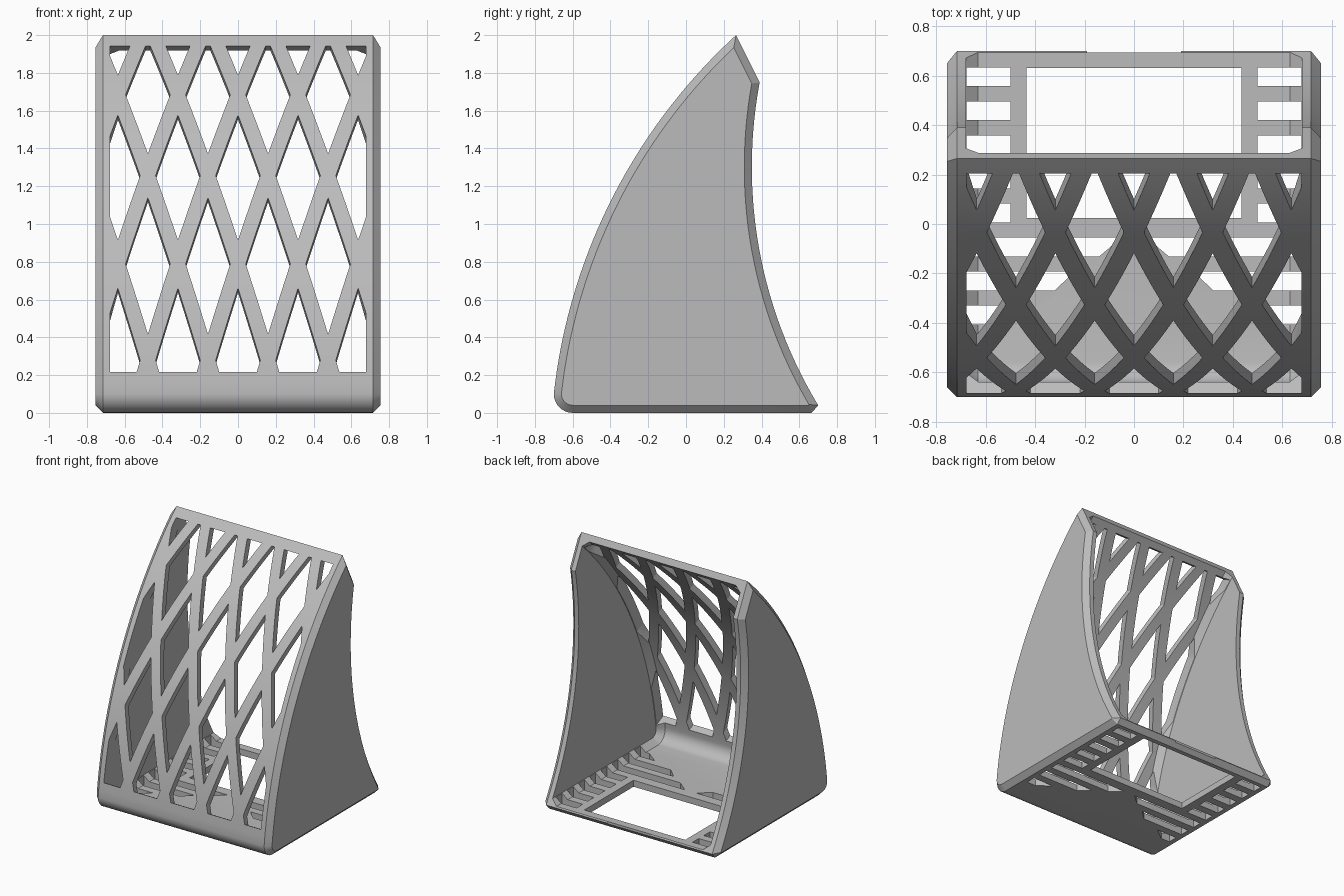
import bpy, bmesh, math
from mathutils import Vector, Matrix

cube = bpy.data.objects.get("Cube")
if cube:
    bpy.data.objects.remove(cube, do_unlink=True)

grey = bpy.data.materials.new("matte_grey")
grey.use_nodes = True
grey.diffuse_color = (0.5, 0.5, 0.5, 1)
grey.node_tree.nodes["Principled BSDF"].inputs["Base Color"].default_value = (0.5, 0.5, 0.5, 1)


def arc(p, q, sag, n):
    """Arc from p to q, bulging left of the travel direction by sag."""
    p, q = Vector(p), Vector(q)
    chord = q - p
    half = chord.length / 2
    radius = (half * half + sag * sag) / (2 * abs(sag))
    left = Vector((-chord.y, chord.x)).normalized() * math.copysign(1, sag)
    centre = (p + q) / 2 - left * (radius - abs(sag))
    a = math.asin(half / radius)
    along = chord.normalized()
    return [centre + left * radius * math.cos(t) + along * radius * math.sin(t)
            for t in (a * (2 * i / n - 1) for i in range(n + 1))]


def inset(points, dist):
    """Mitred inward offset of a clockwise closed profile."""
    result = []
    for i, p in enumerate(points):
        a = (p - points[i - 1]).normalized()
        b = (points[(i + 1) % len(points)] - p).normalized()
        na, nb = Vector((a.y, -a.x)), Vector((b.y, -b.x))
        result.append(p + (na + nb) * dist / (1 + na.dot(nb)))
    return result


def add_object(name, bm):
    bmesh.ops.recalc_face_normals(bm, faces=bm.faces)
    mesh = bpy.data.meshes.new(name)
    bm.to_mesh(mesh)
    bm.free()
    mesh.materials.append(grey)
    obj = bpy.data.objects.new(name, mesh)
    bpy.context.collection.objects.link(obj)
    return obj


def chamfered_prism(name, profile, half_width, chamfer_x, chamfer):
    """Profile in (y, z) swept along x, with chamfered ends."""
    bm = bmesh.new()
    small = inset(profile, chamfer)
    rings = []
    for x, pts in ((-half_width, small), (chamfer_x - half_width, profile),
                   (half_width - chamfer_x, profile), (half_width, small)):
        rings.append([bm.verts.new((x, p.x, p.y)) for p in pts])
    n = len(profile)
    for lower, upper in zip(rings, rings[1:]):
        for i in range(n):
            j = (i + 1) % n
            bm.faces.new((lower[i], lower[j], upper[j], upper[i]))
    bm.faces.new(rings[0])
    bm.faces.new(rings[-1])
    return add_object(name, bm)


def extrude_all(bm, offset):
    geom = bmesh.ops.extrude_face_region(bm, geom=bm.faces[:])["geom"]
    verts = [v for v in geom if isinstance(v, bmesh.types.BMVert)]
    bmesh.ops.translate(bm, verts=verts, vec=offset)


# Outer body: curved front, slanted top, hollowed back, rounded toe
front = arc((-0.70, 0.10), (0.265, 2.0), 0.194, 36)
back = arc((0.39, 1.75), (0.70, 0.04), -0.16, 28)
toe = arc((-0.60, 0), (-0.70, 0.10), 0.029, 8)
outline = front + back + [Vector((0.665, 0))] + toe[:-1]
shell = chamfered_prism("rack_shell", outline, 0.755, 0.04, 0.04)

# Hollow, open at the back and top, with chamfered inside corners
wall = inset(outline, 0.05)[1:len(front) - 1]
tip = wall[-1] + (wall[-1] - wall[-2]).normalized() * 0.4
inner_toe = arc((-0.56, 0.05), wall[0], 0.028, 8)
cavity = wall + [tip, Vector((1.5, tip.y)), Vector((1.5, 0.05))] + inner_toe[:-1]
hollow = chamfered_prism("hollow_cutter", cavity, 0.68, 0.05, 0.04)

# Diamond lattice, cut square to the chord of the front
bm = bmesh.new()
for row in range(5):
    s = -0.067 + 0.514 * row
    for col in range(-3, 4):
        x = 0.318 * col + 0.159 * (row % 2)
        if abs(x) < 0.7:
            bm.faces.new([bm.verts.new((x + dx, s + ds, 0.55)) for dx, ds in
                          ((0.118, 0), (0, 0.38), (-0.118, 0), (0, -0.38))])
for co, no in (((0.677, 0, 0), (1, 0, 0)), ((-0.677, 0, 0), (-1, 0, 0)),
               ((0, 1.815, 0), (0, 1, 0)), ((0, -0.126, 0), (0, -1, 0))):
    bmesh.ops.bisect_plane(bm, geom=bm.verts[:] + bm.edges[:] + bm.faces[:],
                           plane_co=co, plane_no=no, clear_outer=True)
extrude_all(bm, (0, 0, 0.5))
tilt = Matrix(((1, 0, 0), (0, 0.465, -0.885), (0, 0.885, 0.465))).to_4x4()
bmesh.ops.transform(bm, matrix=tilt, verts=bm.verts)
lattice = add_object("lattice_cutter", bm)

# Floor: rear window, side slots, and front slots that follow a solid apron
bm = bmesh.new()


def floor_hole(points):
    bm.faces.new([bm.verts.new((x, y, -0.1)) for x, y in points])


floor_hole(((-0.435, 0.025), (0.435, 0.025), (0.435, 0.63), (-0.435, 0.63)))
inner_ends = [(0.5, 0.5)] * 5 + [(0.05, 0.14), (0.24, 0.32), (0.50, 0.60)]
for i, (x_top, x_low) in enumerate(inner_ends):
    y = 0.595 - 0.1375 * i
    for side in (-1, 1):
        floor_hole(((side * x_top, y + 0.038), (side * 0.677, y + 0.038),
                    (side * 0.677, y - 0.038), (side * x_low, y - 0.038)))
extrude_all(bm, (0, 0, 0.23))
slots = add_object("floor_cutter", bm)

# Shallow notch in the rear lip
bm = bmesh.new()
bmesh.ops.create_cube(bm, size=1, matrix=Matrix.Translation((0, 0.743, 0.05))
                      @ Matrix.Diagonal((0.38, 0.1, 0.2, 1)))
notch = add_object("notch_cutter", bm)

# Apply the cuts and drop the cutters
cutters = (hollow, lattice, slots, notch)
for cutter in cutters:
    cutter.hide_render = True
    mod = shell.modifiers.new(cutter.name, "BOOLEAN")
    mod.operation = "DIFFERENCE"
    mod.solver = "EXACT"
    mod.object = cutter
bpy.context.view_layer.update()
result = bpy.data.meshes.new_from_object(
    shell.evaluated_get(bpy.context.evaluated_depsgraph_get()))
shell.modifiers.clear()
shell.data = result
for cutter in cutters:
    bpy.data.objects.remove(cutter, do_unlink=True)

# Smooth the curves, keep the edges sharp
bpy.ops.object.select_all(action="DESELECT")
shell.select_set(True)
bpy.context.view_layer.objects.active = shell
bpy.ops.object.shade_smooth_by_angle(angle=math.radians(25))
